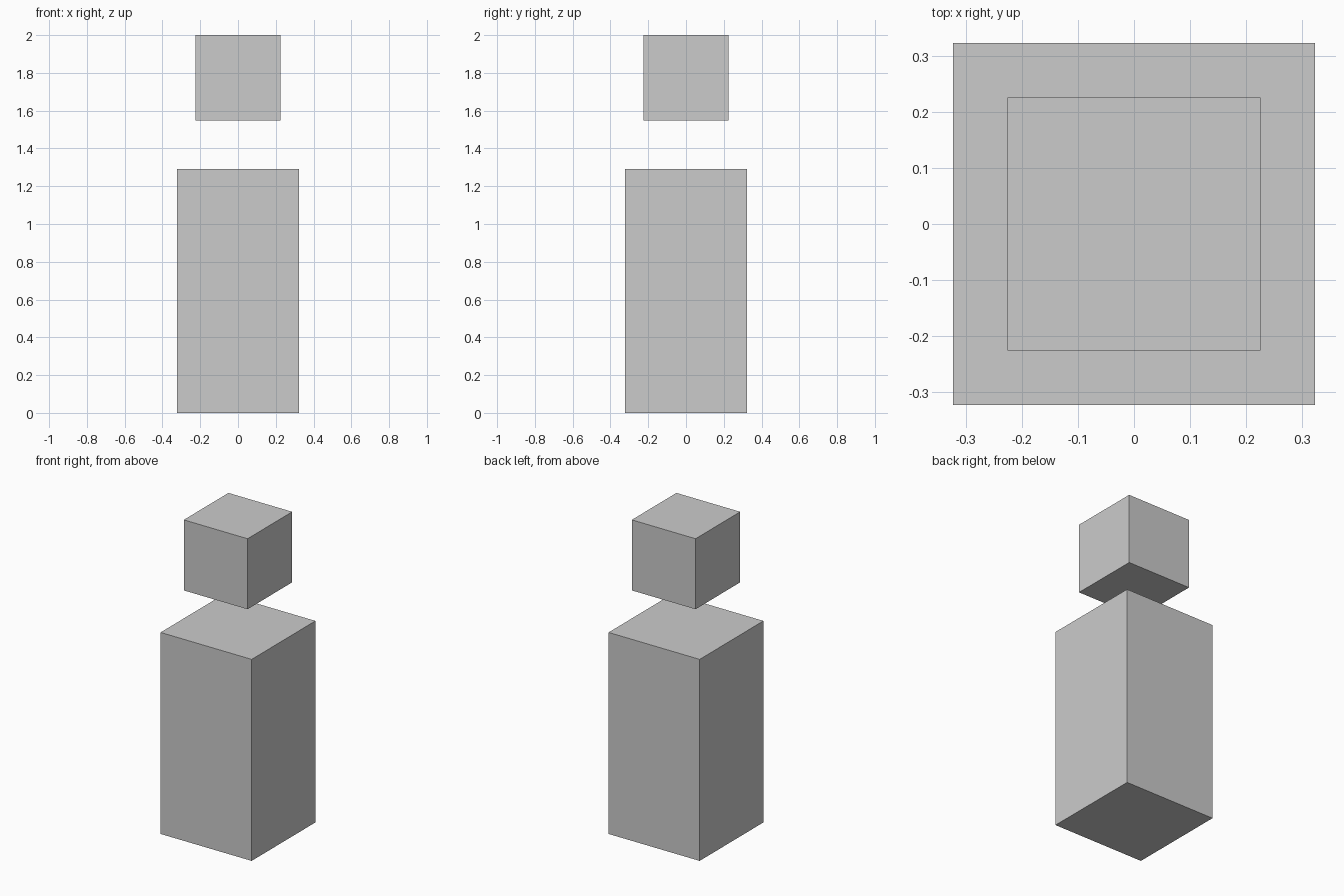
import bpy

if "Cube" in bpy.data.objects:
    bpy.data.objects.remove(bpy.data.objects["Cube"])

UNIT = 2 / 3.1  # body width; total height is 3.1 body widths


def add_box(name, width, height, bottom):
    bpy.ops.mesh.primitive_cube_add(size=1, location=(0, 0, bottom + height / 2))
    box = bpy.context.object
    box.name = name
    box.scale = (width, width, height)
    bpy.ops.object.transform_apply(location=False, rotation=False, scale=True)
    return box


# Tall square body standing on the ground
add_box("body", UNIT, 2 * UNIT, 0)

# Cube head floating above the body
add_box("head", 0.7 * UNIT, 0.7 * UNIT, 2.4 * UNIT)
